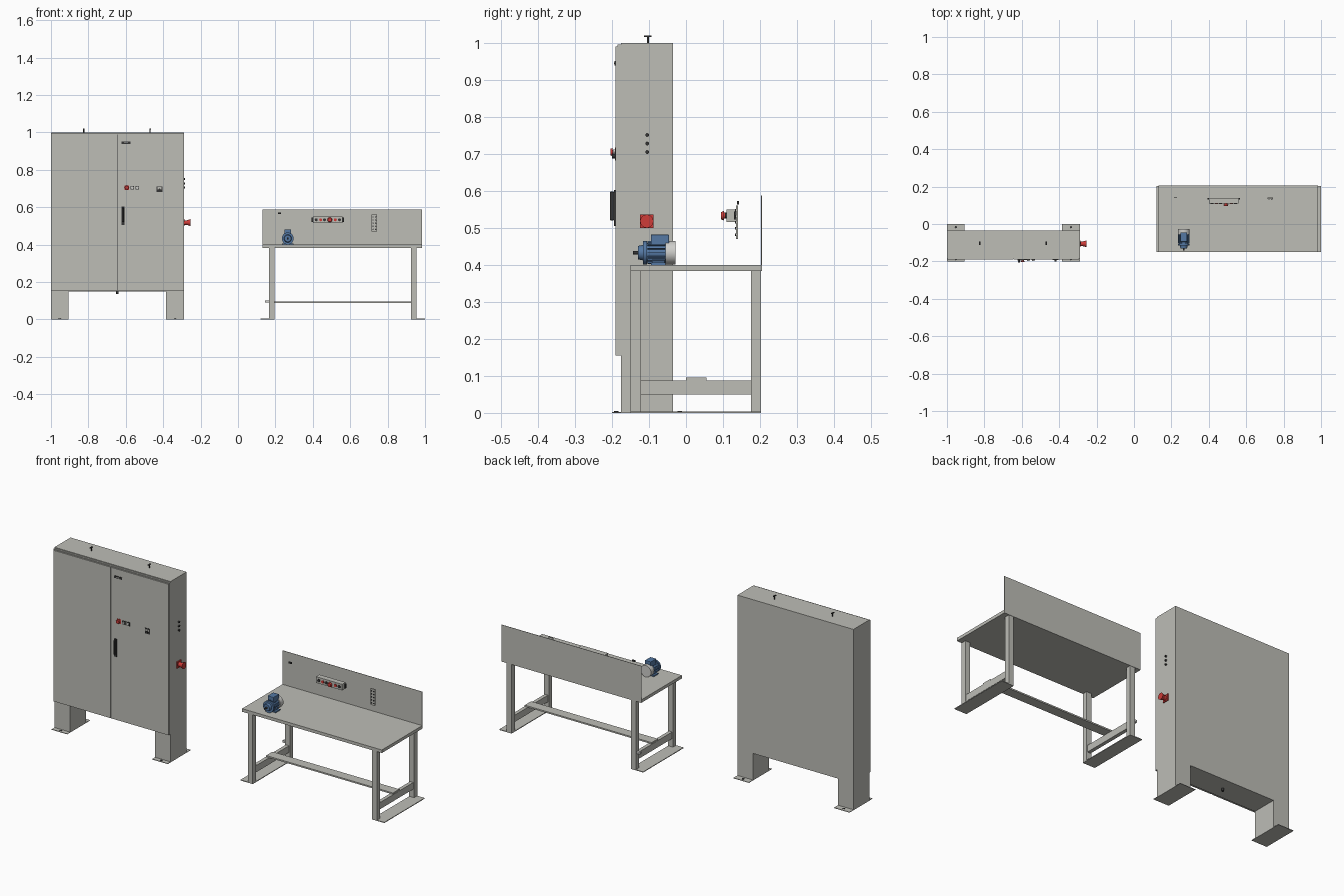
import bpy
import math
from mathutils import Vector

old = bpy.data.objects.get("Cube")
if old:
    bpy.data.objects.remove(old, do_unlink=True)


def material(name, r, g, b):
    m = bpy.data.materials.new(name)
    m.use_nodes = True
    m.diffuse_color = (r, g, b, 1)
    m.node_tree.nodes["Principled BSDF"].inputs["Base Color"].default_value = (r, g, b, 1)
    return m


GREY = material("warm grey paint", 0.51, 0.51, 0.47)
LIGHT = material("light metal", 0.62, 0.62, 0.6)
DARK = material("dark plastic", 0.035, 0.035, 0.035)
RED = material("signal red", 0.62, 0.045, 0.04)
BLUE = material("motor blue", 0.09, 0.19, 0.37)


def finish(name, mat):
    ob = bpy.context.object
    ob.name = name
    ob.data.materials.append(mat)
    return ob


def box(name, x, y, z, mat=GREY, bevel=0):
    """Box from (low, high) pairs."""
    lo, hi = Vector((x[0], y[0], z[0])), Vector((x[1], y[1], z[1]))
    bpy.ops.mesh.primitive_cube_add(size=1, location=(lo + hi) / 2)
    ob = finish(name, mat)
    for v in ob.data.vertices:
        v.co = v.co * (hi - lo)
    if bevel:
        mod = ob.modifiers.new("soft edge", "BEVEL")
        mod.width = bevel
        mod.segments = 2
    return ob


def rod(name, axis, start, length, radius, mat, end_radius=None, sides=24):
    """Cylinder or cone running from start along an axis."""
    d = Vector(axis)
    bpy.ops.mesh.primitive_cone_add(
        vertices=sides, radius1=radius, depth=length,
        radius2=radius if end_radius is None else end_radius,
        location=Vector(start) + d * length / 2,
        rotation=d.to_track_quat("Z", "Y").to_euler())
    ob = finish(name, mat)
    bpy.ops.object.shade_smooth_by_angle(angle=math.radians(35))
    return ob


FRONT, RIGHT, UP = (0, -1, 0), (1, 0, 0), (0, 0, 1)

# Cabinet shell, doors and legs
CX = (-1.0, -0.29)
MID = -0.645
box("cabinet_body", CX, (-0.175, -0.035), (0.15, 1.0))
box("cabinet_front_rim", CX, (-0.185, -0.175), (0.155, 0.995))
box("door_right", (CX[0] + 0.003, MID - 0.002), (-0.19, -0.185), (0.155, 0.99))
box("door_left", (MID + 0.002, CX[1] - 0.003), (-0.19, -0.185), (0.155, 0.99))
box("door_gap", (MID - 0.002, MID + 0.002), (-0.187, -0.185), (0.155, 0.99), DARK)
for side, x0 in (("right", CX[0]), ("left", CX[1] - 0.095)):
    box("cabinet_leg_" + side, (x0, x0 + 0.095), (-0.175, -0.035), (0.003, 0.15))
    box("cabinet_foot_" + side, (x0, x0 + 0.095), (-0.2, 0.0), (0, 0.003))
    for y in (-0.188, -0.017):
        rod("foot_bolt_" + side, UP, (x0 + 0.0475, y, 0.003), 0.002, 0.006, DARK)

# Drain fitting under the cabinet
rod("drain_fitting", UP, (MID, -0.105, 0.135), 0.015, 0.006, DARK)

# Lifting bolts on the roof
for x in (-0.825, -0.47):
    rod("lifting_stem", UP, (x, -0.103, 1.0), 0.018, 0.003, DARK)
    box("lifting_bar", (x - 0.004, x + 0.004), (-0.113, -0.093), (1.016, 1.02), DARK)

# Door fittings
box("door_label", (-0.622, -0.576), (-0.193, -0.19), (0.939, 0.951), DARK)
box("label_face", (-0.61, -0.588), (-0.194, -0.193), (0.943, 0.947), GREY)
box("handle_plate", (-0.623, -0.607), (-0.194, -0.19), (0.505, 0.603), DARK)
box("door_handle", (-0.62, -0.61), (-0.206, -0.194), (0.52, 0.598), DARK, 0.003)
box("stop_plate", (-0.607, -0.582), (-0.192, -0.19), (0.693, 0.717), RED)
rod("stop_stem", FRONT, (-0.595, -0.192, 0.705), 0.006, 0.006, RED)
rod("stop_button", FRONT, (-0.595, -0.198, 0.705), 0.006, 0.011, RED, 0.009)
for x in (-0.566, -0.538):
    box("push_button_plate", (x - 0.01, x + 0.01), (-0.192, -0.19), (0.695, 0.715), DARK)
    rod("push_button", FRONT, (x, -0.192, 0.705), 0.005, 0.007, LIGHT)
box("selector_plate", (-0.436, -0.404), (-0.192, -0.19), (0.682, 0.712), DARK)
box("selector_face", (-0.43, -0.41), (-0.193, -0.192), (0.695, 0.707), GREY)
rod("selector_knob", FRONT, (-0.42, -0.192, 0.694), 0.008, 0.006, DARK)

# Side fittings
for z in (0.705, 0.728, 0.751):
    rod("side_connector", RIGHT, (-0.29, -0.105, z), 0.007, 0.005, DARK)
box("switch_plate", (-0.29, -0.285), (-0.124, -0.088), (0.5, 0.536), RED)
rod("switch_stem", RIGHT, (-0.285, -0.106, 0.518), 0.013, 0.012, RED)
rod("switch_knob", RIGHT, (-0.272, -0.106, 0.518), 0.017, 0.013, RED, 0.018)

# Bench top and rear panel
box("bench_top", (0.13, 0.985), (-0.15, 0.203), (0.383, 0.4))
box("rear_panel", (0.13, 0.985), (0.203, 0.205), (0.383, 0.587))

# Bench frames, feet and rails
for side, leg, foot in (("right", 0.165, 0.12), ("left", 0.925, 0.925)):
    span = (leg, leg + 0.03)
    for end, y in (("front", -0.15), ("back", 0.175)):
        box("bench_leg_" + end + "_" + side, span, (y, y + 0.028), (0.004, 0.383))
    box("bench_foot_" + side, (foot, foot + 0.075), (-0.15, 0.203), (0, 0.004))
    box("side_rail_" + side, (leg + 0.005, leg + 0.025), (-0.122, 0.175), (0.05, 0.087))
box("cross_bar", (0.172, 0.948), (0.0, 0.055), (0.087, 0.095))
box("leg_peg", (0.145, 0.165), (0.182, 0.196), (0.09, 0.102), LIGHT)

# Electric motor
MX, MZ = 0.266, 0.433
rod("motor_shaft", FRONT, (MX, -0.13, MZ), 0.013, 0.005, DARK)
rod("motor_nose", FRONT, (MX, -0.115, MZ), 0.015, 0.021, BLUE, 0.018)
rod("motor_flange", FRONT, (MX, -0.106, MZ), 0.01, 0.032, BLUE)
rod("motor_body", FRONT, (MX, -0.056, MZ), 0.052, 0.026, BLUE)
rod("fan_cover", FRONT, (MX, -0.028, MZ), 0.028, 0.032, LIGHT)
box("terminal_box", (MX - 0.018, MX + 0.018), (-0.095, -0.046), (0.452, 0.482), BLUE, 0.002)
box("motor_base", (MX - 0.031, MX + 0.031), (-0.095, -0.055), (0.4, 0.406), BLUE)
box("motor_pedestal", (MX - 0.02, MX + 0.02), (-0.092, -0.058), (0.406, 0.425), BLUE)
for i in range(16):
    a = math.tau * i / 16
    fin = box("cooling_fin", (0.024, 0.031), (-0.104, -0.057), (-0.001, 0.001), BLUE)
    for v in fin.data.vertices:
        v.co += fin.location
    fin.location = (MX, 0, MZ)
    fin.rotation_euler.y = a

# Control box above the bench
box("control_box", (0.4, 0.56), (0.11, 0.14), (0.516, 0.55), GREY)
for x in (0.393, 0.56):
    box("control_box_lug", (x, x + 0.007), (0.13, 0.14), (0.522, 0.544), DARK)
for x, mat in ((0.418, DARK), (0.442, RED), (0.463, DARK), (0.52, RED), (0.543, DARK)):
    rod("control_button", FRONT, (x, 0.11, 0.533), 0.004, 0.008, mat)
rod("control_stop_stem", FRONT, (0.491, 0.11, 0.533), 0.007, 0.008, RED)
rod("control_stop_button", FRONT, (0.491, 0.103, 0.533), 0.008, 0.013, RED, 0.01)

# Socket strip and small fitting
box("socket_strip", (0.715, 0.743), (0.135, 0.141), (0.47, 0.56), GREY)
for i in range(5):
    z = 0.482 + i * 0.0165
    for x in (0.722, 0.736):
        rod("socket", FRONT, (x, 0.135, z), 0.003, 0.0035, DARK, sides=12)
box("small_sensor", (0.213, 0.23), (0.138, 0.143), (0.563, 0.572), DARK)
